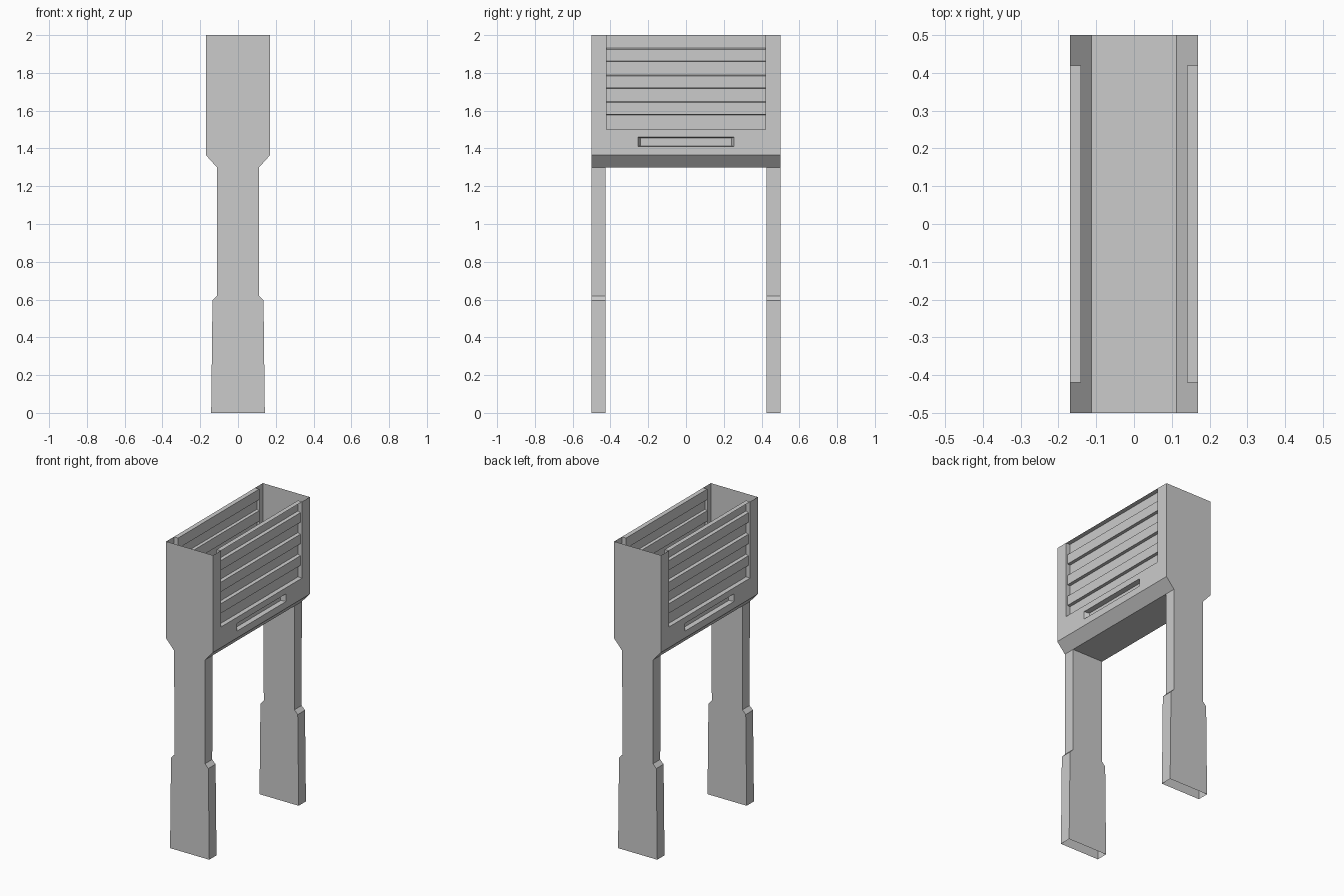
import bpy

cube = bpy.data.objects.get("Cube")
if cube:
    bpy.data.objects.remove(cube)

grey = bpy.data.materials.new("plain_grey")
grey.use_nodes = True
colour = (0.6, 0.6, 0.6, 1)
grey.diffuse_color = colour
grey.node_tree.nodes["Principled BSDF"].inputs["Base Color"].default_value = colour

# Half widths, heights and depths of the sheet-metal shell
END, SIDE, NECK, RECESS = 0.5, 0.17, 0.112, 0.14
FLOOR, SHOULDER, TOP = 1.3, 1.365, 2.0
PANEL_Y, PANEL_Z = 0.42, 1.5
SLOT_Y, SLOT_LOW, SLOT_HIGH = 0.255, 1.41, 1.46
LEG_INNER = 0.425


def strip(profile, y0, y1):
    """Sheet swept along y; an (x, z) profile running upward faces outward."""
    return [[(a, y0, b), (a, y1, b), (c, y1, d), (c, y0, d)]
            for (a, b), (c, d) in zip(profile, profile[1:])]


def plate(outline, y, outward):
    """Flat sheet across y from an (x, z) outline."""
    pts = [(x, y, z) for x, z in outline]
    return [pts[::-1] if outward else pts]


def quarter(name, faces):
    """Make one quarter of a part and mirror it to the other three."""
    verts, polys = [], []
    for face in faces:
        polys.append(range(len(verts), len(verts) + len(face)))
        verts.extend(face)
    mesh = bpy.data.meshes.new(name)
    mesh.from_pydata(verts, [], [list(p) for p in polys])
    mesh.materials.append(grey)
    obj = bpy.data.objects.new(name, mesh)
    bpy.context.collection.objects.link(obj)
    weld = obj.modifiers.new("weld", 'WELD')
    weld.merge_threshold = 0.0005
    mirror = obj.modifiers.new("mirror", 'MIRROR')
    mirror.use_axis = (True, True, False)
    return obj


# Open-topped trough: floor, flared shoulder, walls around the openings, ends
body = strip([(0, FLOOR), (NECK, FLOOR), (SIDE, SHOULDER), (SIDE, SLOT_LOW)], 0, END)
body += strip([(SIDE, SLOT_LOW), (SIDE, SLOT_HIGH)], SLOT_Y, END)
body += strip([(SIDE, SLOT_HIGH), (SIDE, PANEL_Z)], 0, END)
body += strip([(SIDE, PANEL_Z), (SIDE, TOP)], PANEL_Y, END)
body += plate([(0, FLOOR), (NECK, FLOOR), (SIDE, SHOULDER), (SIDE, TOP), (0, TOP)],
              END, True)
quarter("trough_body", body)

# Recessed side panels with three raised slats and a top lip
profile = [(SIDE, PANEL_Z), (RECESS, PANEL_Z)]
SLAT_X, LIP = 0.158, 0.006
for low in (1.577, 1.718, 1.859):
    high = low + 0.072
    profile += [(RECESS, low), (SLAT_X, low + LIP / 2),
                (SLAT_X, high - LIP), (RECESS, high)]
profile += [(RECESS, TOP), (SIDE, TOP)]
panel = strip(profile, 0, PANEL_Y)
panel += plate([(RECESS, PANEL_Z), (SIDE, PANEL_Z), (SIDE, TOP), (RECESS, TOP)],
               PANEL_Y, False)
quarter("slatted_panel", panel)

# Tapered hand slots below the panels
inner_y, low, high = SLOT_Y - 0.014, SLOT_LOW + 0.004, SLOT_HIGH - 0.006
rim = [(SIDE, 0, SLOT_LOW), (SIDE, SLOT_Y, SLOT_LOW),
       (SIDE, SLOT_Y, SLOT_HIGH), (SIDE, 0, SLOT_HIGH)]
back = [(RECESS, 0, low), (RECESS, inner_y, low),
        (RECESS, inner_y, high), (RECESS, 0, high)]
slot = [back] + [[rim[i], rim[i + 1], back[i + 1], back[i]] for i in range(3)]
quarter("hand_slot", slot)

# Hollow legs with wider feet, open underneath
edge = [(0.142, 0), (0.135, 0.595), (0.111, 0.62), (NECK, FLOOR)]
outline = [(0, 0)] + edge + [(0, FLOOR)]
legs = strip(edge, LEG_INNER, END)
legs += plate(outline, END, True) + plate(outline, LEG_INNER, False)
quarter("legs", legs)
